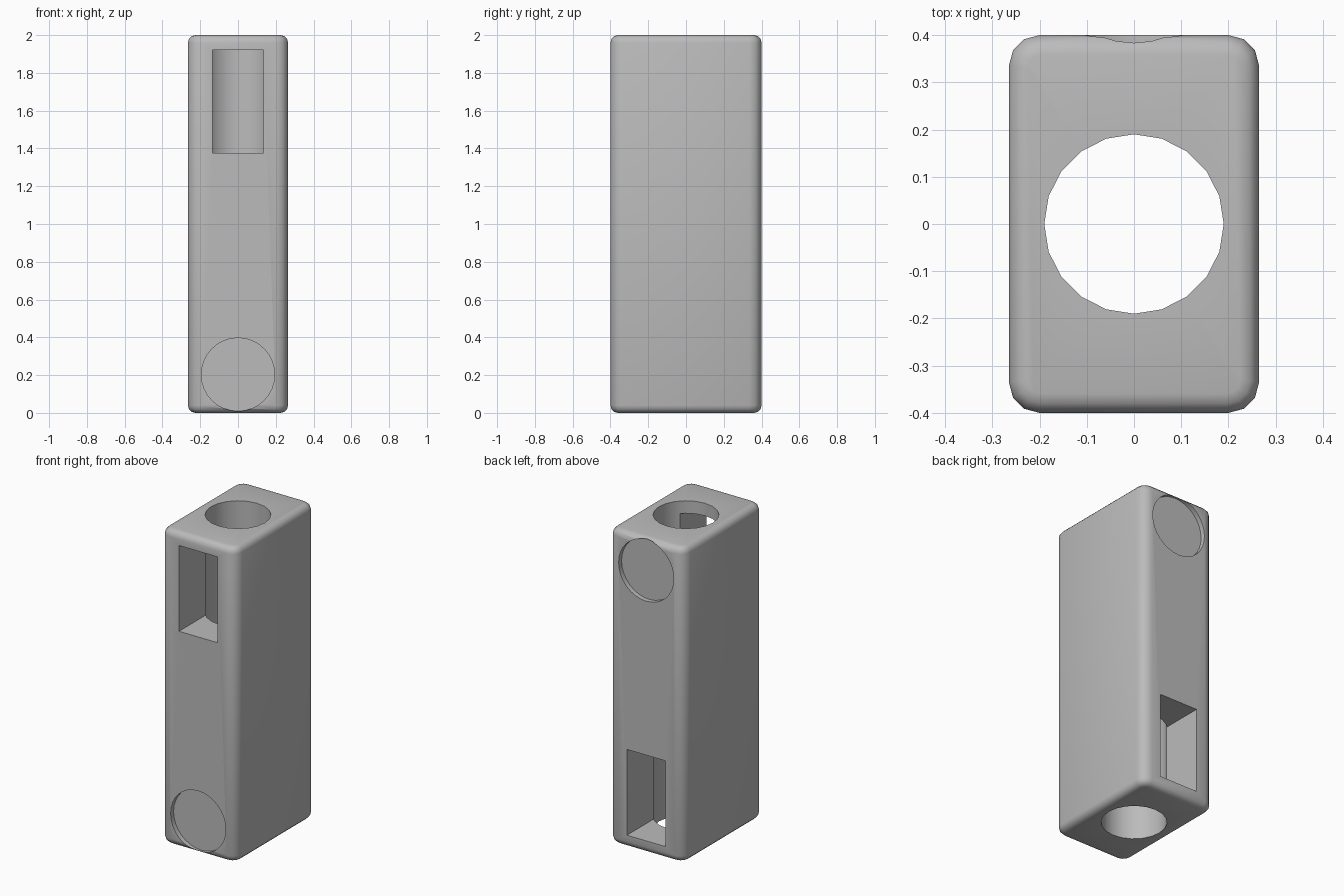
import bpy
import bmesh
import math
from mathutils import Matrix

cube = bpy.data.objects.get("Cube")
if cube:
    bpy.data.objects.remove(cube, do_unlink=True)

grey = bpy.data.materials.new("plain grey")
grey.use_nodes = True
COLOUR = (0.5, 0.5, 0.5, 1)
grey.diffuse_color = COLOUR
grey.node_tree.nodes["Principled BSDF"].inputs["Base Color"].default_value = COLOUR

WIDTH, DEPTH, HEIGHT = 0.53, 0.8, 2.0


def make_object(name, bm):
    mesh = bpy.data.meshes.new(name)
    bmesh.ops.recalc_face_normals(bm, faces=bm.faces)
    bm.to_mesh(mesh)
    bm.free()
    mesh.materials.append(grey)
    obj = bpy.data.objects.new(name, mesh)
    bpy.context.collection.objects.link(obj)
    return obj


def add_box(bm, size, centre):
    matrix = Matrix.Translation(centre) @ Matrix.Diagonal((*size, 1))
    bmesh.ops.create_cube(bm, size=1, matrix=matrix)


def add_cylinder(bm, radius, length, sides, matrix):
    bmesh.ops.create_cone(bm, cap_ends=True, segments=sides, radius1=radius,
                          radius2=radius, depth=length, matrix=matrix)


def round_edges(bm, edges, radius):
    bmesh.ops.bevel(bm, geom=edges, offset=radius, segments=3,
                    profile=0.5, affect='EDGES', clamp_overlap=True)


def cut(target, name, bm):
    cutter = make_object(name, bm)
    cutter.hide_render = True
    mod = target.modifiers.new(name, 'BOOLEAN')
    mod.operation = 'DIFFERENCE'
    mod.solver = 'EXACT'
    mod.object = cutter
    bpy.context.view_layer.objects.active = target
    bpy.ops.object.modifier_apply(modifier=mod.name)
    bpy.data.objects.remove(cutter, do_unlink=True)


# Rounded block: upright edges first, then the top and bottom rims
bm = bmesh.new()
add_box(bm, (WIDTH, DEPTH, HEIGHT), (0, 0, HEIGHT / 2))
upright = [e for e in bm.edges if abs(e.verts[0].co.z - e.verts[1].co.z) > 1]
round_edges(bm, upright, 0.065)
rims = [e for e in bm.edges if abs(e.verts[0].co.z - e.verts[1].co.z) < 0.01]
round_edges(bm, rims, 0.04)
body = make_object("block_body", bm)

# Bore running from top to bottom
bm = bmesh.new()
add_cylinder(bm, 0.19, 2.4, 20, Matrix.Translation((0, 0, HEIGHT / 2)))
cut(body, "bore_cutter", bm)

# Window into the bore and shallow round recess, front and flipped on the back
for side, label in ((-1, "front"), (1, "back")):
    middle = HEIGHT / 2
    bm = bmesh.new()
    add_box(bm, (0.27, 0.5, 0.545), (0, side * 0.3, middle - side * 0.648))
    cut(body, label + "_window_cutter", bm)

    bm = bmesh.new()
    spot = Matrix.Translation((0, side * 0.42, middle + side * 0.797))
    add_cylinder(bm, 0.194, 0.1, 32, spot @ Matrix.Rotation(math.pi / 2, 4, 'X'))
    cut(body, label + "_recess_cutter", bm)

bpy.ops.object.select_all(action='DESELECT')
body.select_set(True)
bpy.context.view_layer.objects.active = body
bpy.ops.object.shade_smooth_by_angle(angle=math.radians(32))
